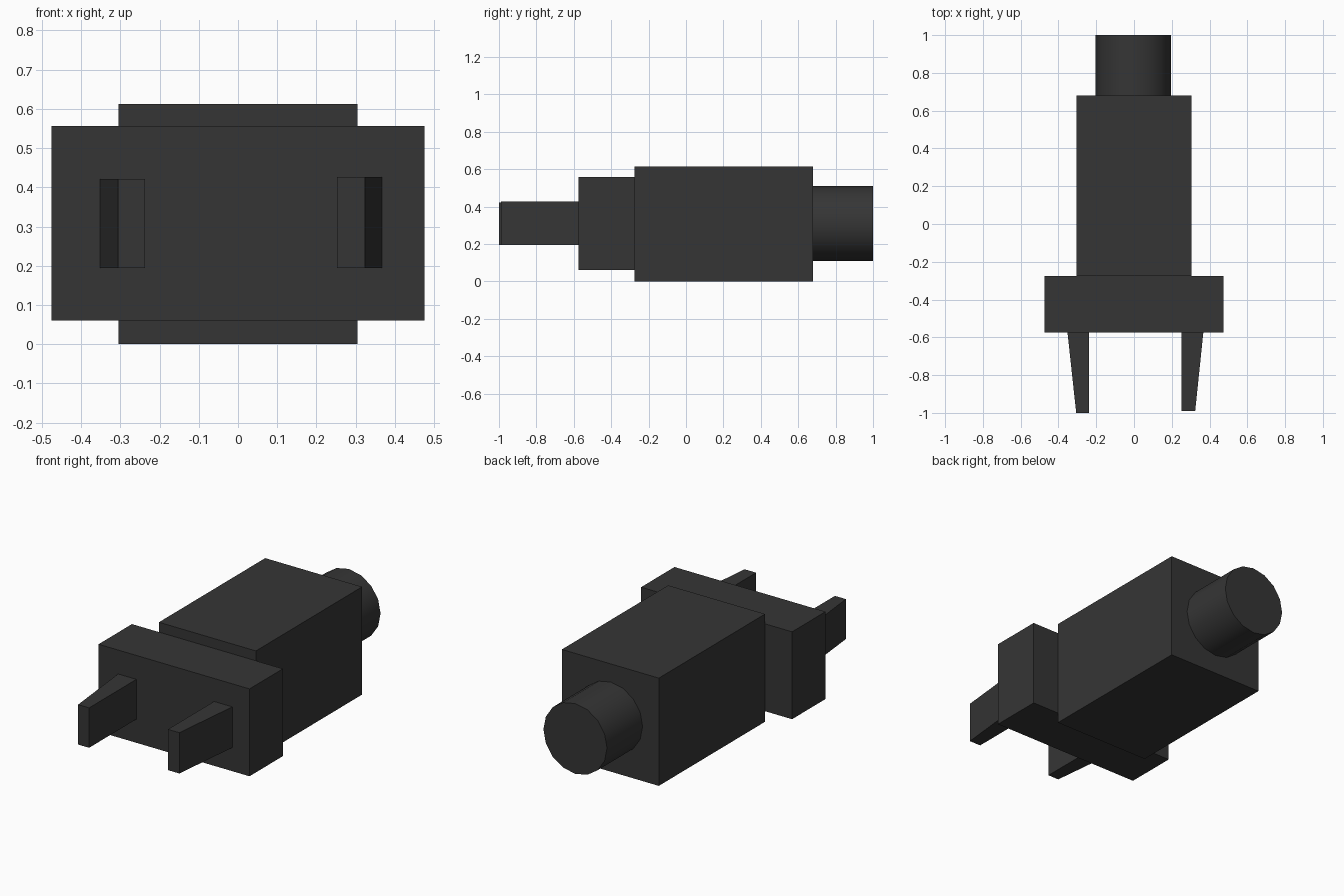
import bpy
import bmesh
import math
from mathutils import Matrix, Vector

if "Cube" in bpy.data.objects:
    bpy.data.objects.remove(bpy.data.objects["Cube"], do_unlink=True)

# One dark plastic colour for the whole plug
plastic = bpy.data.materials.new("dark_grey_plastic")
plastic.use_nodes = True
colour = (0.036, 0.036, 0.036, 1)
plastic.diffuse_color = colour
plastic.node_tree.nodes["Principled BSDF"].inputs["Base Color"].default_value = colour


def finish(name, bm):
    bmesh.ops.recalc_face_normals(bm, faces=bm.faces)
    mesh = bpy.data.meshes.new(name)
    bm.to_mesh(mesh)
    bm.free()
    mesh.materials.append(plastic)
    obj = bpy.data.objects.new(name, mesh)
    bpy.context.collection.objects.link(obj)
    return obj


def box(name, low, high, tip_outer=None):
    """Box between two corners; tip_outer pulls in the outer edge of its front."""
    low, high = Vector(low), Vector(high)
    bm = bmesh.new()
    bmesh.ops.create_cube(bm, size=1)
    for v in bm.verts:
        at_front = v.co.y < 0
        v.co = (low + high) / 2 + v.co * (high - low)
        middle = (low.x + high.x) / 2
        if tip_outer is not None and at_front and (v.co.x - middle) * middle > 0:
            v.co.x = tip_outer
    return finish(name, bm)


# Housing and wide front flange
box("housing", (-0.305, -0.275, 0), (0.305, 0.68, 0.613))
box("front_flange", (-0.475, -0.575, 0.06), (0.475, -0.275, 0.557))

# Prongs taper on their outer sides
box("right_prong", (-0.352, -1, 0.194), (-0.237, -0.575, 0.421), -0.306)
box("left_prong", (0.252, -0.99, 0.194), (0.367, -0.575, 0.426), 0.324)

# Cable collar at the back
bm = bmesh.new()
bmesh.ops.create_cone(
    bm, cap_ends=True, segments=16, radius1=0.2, radius2=0.2, depth=0.32,
    matrix=Matrix.Translation((-0.003, 0.84, 0.31)) @ Matrix.Rotation(math.pi / 2, 4, "X"))
collar = finish("cable_collar", bm)
bpy.context.view_layer.objects.active = collar
collar.select_set(True)
bpy.ops.object.shade_smooth_by_angle(angle=math.radians(35))
